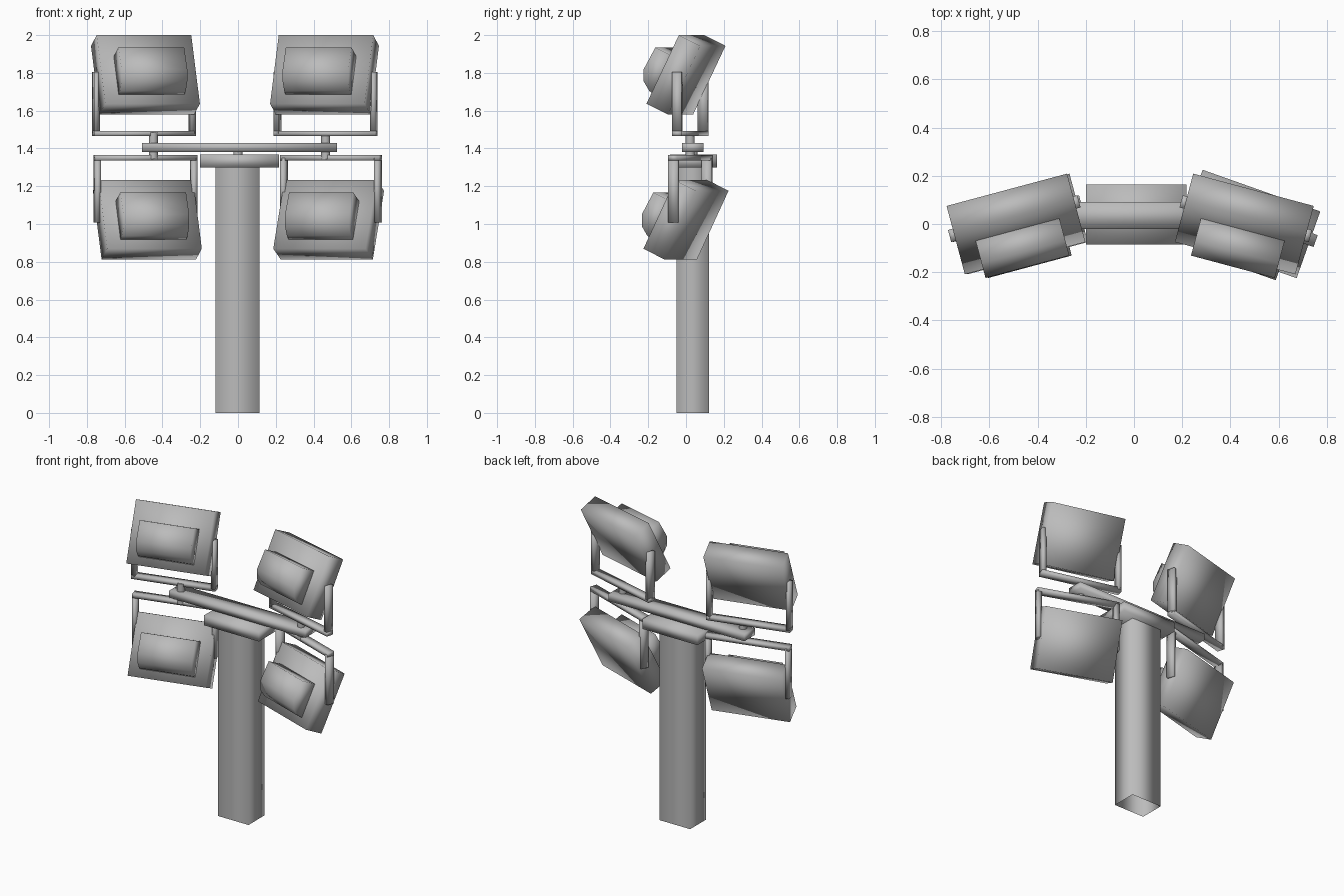
import bpy, bmesh, math
from mathutils import Matrix, Vector

if "Cube" in bpy.data.objects:
    bpy.data.objects.remove(bpy.data.objects["Cube"], do_unlink=True)

GREY = (0.5, 0.5, 0.5, 1)
metal = bpy.data.materials.new("grey metal")
metal.use_nodes = True
metal.diffuse_color = GREY
metal.node_tree.nodes["Principled BSDF"].inputs["Base Color"].default_value = GREY


def finish(name, bm, matrix=Matrix()):
    """Turn a bmesh into a smooth shaded object."""
    bmesh.ops.recalc_face_normals(bm, faces=bm.faces[:])
    bm.transform(matrix)
    for f in bm.faces:
        f.smooth = True
    mesh = bpy.data.meshes.new(name)
    bm.to_mesh(mesh)
    bm.free()
    mesh.materials.append(metal)
    obj = bpy.data.objects.new(name, mesh)
    bpy.context.collection.objects.link(obj)
    return obj


def add_box(bm, lo, hi):
    lo, hi = Vector(lo), Vector(hi)
    place = Matrix.Translation((lo + hi) / 2) @ Matrix.Diagonal((*(hi - lo), 1))
    return bmesh.ops.create_cube(bm, size=1, matrix=place)["verts"]


def box(name, lo, hi, matrix=Matrix()):
    bm = bmesh.new()
    add_box(bm, lo, hi)
    return finish(name, bm, matrix)


def cylinder(name, x, y, z0, z1, radius):
    bm = bmesh.new()
    bmesh.ops.create_cone(bm, cap_ends=True, segments=16, radius1=radius, radius2=radius,
                          depth=z1 - z0, matrix=Matrix.Translation((x, y, (z0 + z1) / 2)))
    obj = finish(name, bm)
    for p in obj.data.polygons:
        p.use_smooth = len(p.vertices) == 4
    return obj


def prism(name, profile, half_width, matrix):
    """Extrude a (y, z) profile along x."""
    bm = bmesh.new()
    face = bm.faces.new([bm.verts.new((-half_width, y, z)) for y, z in profile])
    new = bmesh.ops.extrude_face_region(bm, geom=[face])["geom"]
    bmesh.ops.translate(bm, vec=(2 * half_width, 0, 0),
                        verts=[g for g in new if isinstance(g, bmesh.types.BMVert)])
    return finish(name, bm, matrix)


# Square pole, open at both ends
bm = bmesh.new()
add_box(bm, (-0.118, -0.05, 0), (0.115, 0.123, 1.31))
bm.normal_update()
bmesh.ops.delete(bm, geom=[f for f in bm.faces if abs(f.normal.z) > 0.5], context='FACES_ONLY')
finish("pole", bm)

# Cap plate and cross bar
box("cap_plate", (-0.2, -0.085, 1.3), (0.218, 0.163, 1.367))
box("cross_bar", (-0.508, -0.02, 1.382), (0.525, 0.092, 1.43))
cylinder("bar_spacer", 0, 0.036, 1.36, 1.39, 0.025)

BALLAST = [(-0.05, 0.078), (-0.171, 0.078), (-0.178, -0.054),
           (-0.15, -0.112), (-0.1, -0.144), (-0.05, -0.15)]


def floodlight(name, x, z, yaw, yoke_x, bar_z):
    """Tilted lamp housing with a ballast box, hung in a U-shaped yoke."""
    turn = Matrix.Rotation(math.radians(yaw), 4, 'Z')
    tilt = Matrix.Rotation(math.radians(-26), 4, 'X')
    pose = Matrix.Translation((x, 0, z)) @ turn @ tilt
    box(name + "_housing", (-0.259, -0.065, -0.202), (0.259, 0.065, 0.202), pose)
    prism(name + "_ballast_box", BALLAST, 0.18, pose)

    # Yoke: one crossbar and two arms reaching the pivot
    side = 1 if z > bar_z else -1
    bar, tip = bar_z, z + side * 0.015
    bm = bmesh.new()
    add_box(bm, (-0.278, -0.026, bar - 0.014), (0.278, 0.026, bar + 0.014))
    low, high = sorted((bar, tip))
    for s in (-1, 1):
        a, b = sorted((s * 0.25, s * 0.278))
        add_box(bm, (a, -0.026, low), (b, 0.026, high))
    finish(name + "_yoke", bm, Matrix.Translation((yoke_x, 0.022, 0)) @ turn)


floodlight("upper_right", -0.49, 1.79, 15, -0.497, 1.479)
floodlight("upper_left", 0.458, 1.79, -15, 0.464, 1.479)
floodlight("lower_right", -0.48, 1.0225, 15, -0.49, 1.35)
floodlight("lower_left", 0.48, 1.0225, -19.5, 0.492, 1.35)

# Mounting studs through the cross bar
for label, x in (("right", -0.448), ("left", 0.464)):
    cylinder(label + "_stud", x, 0.022, 1.345, 1.485, 0.024)
